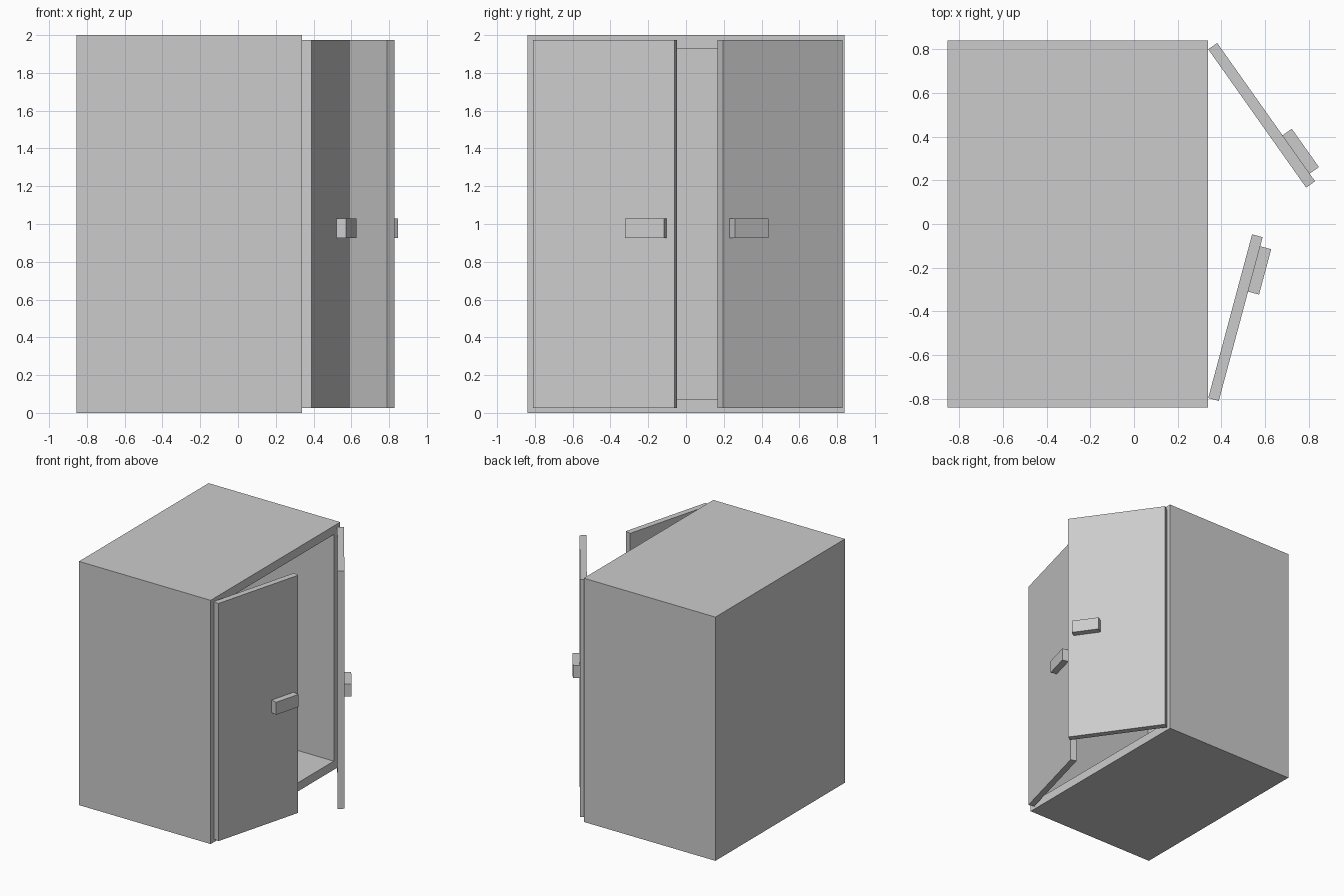
import bpy, bmesh
from math import radians
from mathutils import Matrix, Vector

if "Cube" in bpy.data.objects:
    bpy.data.objects.remove(bpy.data.objects["Cube"])

X0, X1, HALF_Y, TOP = -0.855, 0.34, 0.84, 2.0
WALL_Y, WALL_Z, BACK = 0.084, 0.10, 0.08


def box(bm, lo, hi):
    lo, hi = Vector(lo), Vector(hi)
    m = Matrix.Translation((lo + hi) / 2) @ Matrix.Diagonal((*(hi - lo), 1))
    bmesh.ops.create_cube(bm, size=1, matrix=m)


def finish(bm, name, matrix=Matrix()):
    bmesh.ops.transform(bm, matrix=matrix, verts=bm.verts)
    bmesh.ops.recalc_face_normals(bm, faces=bm.faces)
    me = bpy.data.meshes.new(name)
    bm.to_mesh(me)
    bm.free()
    ob = bpy.data.objects.new(name, me)
    bpy.context.collection.objects.link(ob)
    return ob


# Cabinet shell: box whose +x face is inset and pushed back into a cavity
bm = bmesh.new()
box(bm, (X0, -HALF_Y, 0), (X1, HALF_Y, TOP))
bm.normal_update()
mouth = max(bm.faces, key=lambda f: f.calc_center_median().x)
bmesh.ops.inset_individual(bm, faces=[mouth], thickness=WALL_Z)
for v in mouth.verts:
    v.co.y = (HALF_Y - WALL_Y) * (1 if v.co.y > 0 else -1)
cavity = bmesh.ops.extrude_discrete_faces(bm, faces=[mouth])["faces"][0]
for v in cavity.verts:
    v.co.x = X0 + BACK
finish(bm, "cabinet_shell")

# Doors: modelled closed (along +/-y, thickness +x), then swung about the hinge
for side, sign, hinge_y, angle in (("left", -1, -0.797, 15), ("right", 1, 0.80, 35.3)):
    swing = (Matrix.Translation((X1, hinge_y, 0))
             @ Matrix.Rotation(radians(angle * sign), 4, 'Z')
             @ Matrix.Diagonal((1, -sign, 1, 1)))
    for part, lo, hi in (("door", (0, 0, 0.025), (0.05, 0.776, 1.975)),
                         ("handle", (0.05, 0.518, 0.925), (0.102, 0.733, 1.028))):
        bm = bmesh.new()
        box(bm, lo, hi)
        finish(bm, f"{side}_{part}", swing)
